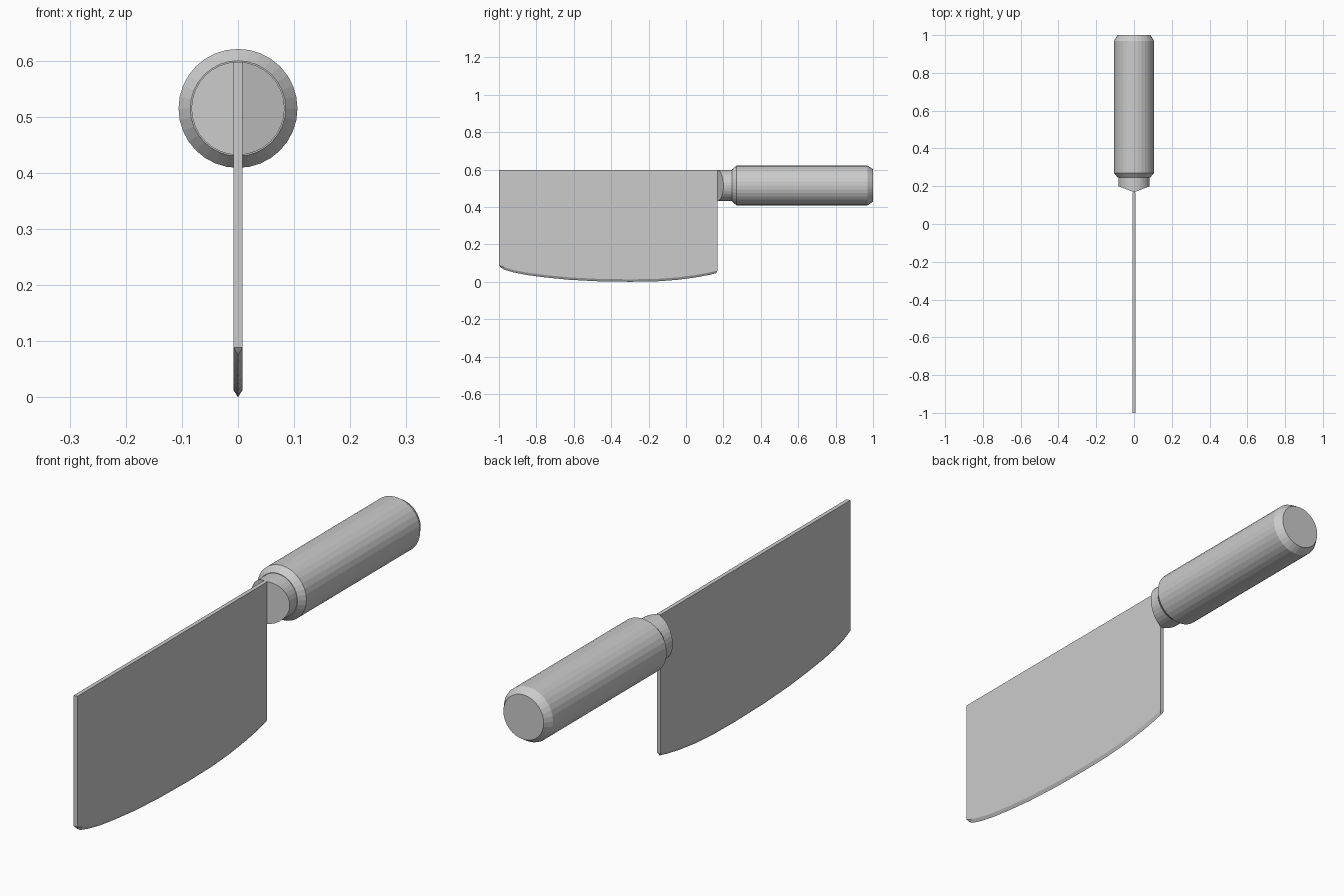
import bpy
import bmesh
from math import cos, sin, pi

if "Cube" in bpy.data.objects:
    bpy.data.objects.remove(bpy.data.objects["Cube"], do_unlink=True)

SEGMENTS = 32
AXIS_Z = 0.515

# One plain grey for everything
grey = bpy.data.materials.new("plain grey")
grey.use_nodes = True
colour = (0.6, 0.6, 0.6, 1)
grey.diffuse_color = colour
grey.node_tree.nodes["Principled BSDF"].inputs["Base Color"].default_value = colour


def finish(name, bm):
    bmesh.ops.recalc_face_normals(bm, faces=bm.faces)
    mesh = bpy.data.meshes.new(name)
    bm.to_mesh(mesh)
    bm.free()
    mesh.materials.append(grey)
    obj = bpy.data.objects.new(name, mesh)
    bpy.context.collection.objects.link(obj)
    return obj


def ring(bm, radius, y_at):
    """Circle around the handle axis; y_at gives the depth for each x."""
    verts = []
    for i in range(SEGMENTS):
        a = 2 * pi * i / SEGMENTS
        x = radius * cos(a)
        verts.append(bm.verts.new((x, y_at(x), AXIS_Z + radius * sin(a))))
    return verts


def bridge(bm, a, b, closed=True):
    n = len(a)
    for i in range(n if closed else n - 1):
        j = (i + 1) % n
        bm.faces.new((a[i], a[j], b[j], b[i]))


# Handle: chamfered cylinder
bm = bmesh.new()
profile = [(0.085, 0.245), (0.106, 0.27), (0.106, 0.97), (0.087, 1.0)]
rings = [ring(bm, r, lambda x, y=y: y) for r, y in profile]
for a, b in zip(rings, rings[1:]):
    bridge(bm, a, b)
bm.faces.new(rings[0])
bm.faces.new(rings[-1])
finish("handle", bm)

# Bolster: short collar whose front is a shallow wedge towards the blade
bm = bmesh.new()
R = 0.083
back = ring(bm, R, lambda x: 0.26)
front = ring(bm, R, lambda x: 0.168 + 0.032 * abs(x) / R)
bridge(bm, back, front)
bm.faces.new(back)
half = SEGMENTS // 2
quarter = SEGMENTS // 4
bm.faces.new([front[(i - quarter) % SEGMENTS] for i in range(half + 1)])
bm.faces.new([front[(i + quarter) % SEGMENTS] for i in range(half + 1)])
finish("bolster", bm)

# Blade: flat plate with a curved, double-bevelled cutting edge
bm = bmesh.new()
T, TOP, BEVEL = 0.008, 0.598, 0.013
curve = [(-1, 0.076), (-0.97, 0.064), (-0.92, 0.05), (-0.85, 0.036),
         (-0.75, 0.023), (-0.63, 0.011), (-0.48, 0.003), (-0.3, 0),
         (-0.16, 0.002), (-0.05, 0.01), (0.05, 0.023), (0.12, 0.036),
         (0.168, 0.046)]
sections = []
for i, (y, z) in enumerate(curve):
    inset = 0.01 if i == 0 else -0.006 if i == len(curve) - 1 else 0
    points = [(-T, y, TOP), (-T, y, z + BEVEL), (0, y + inset, z),
              (T, y, z + BEVEL), (T, y, TOP)]
    sections.append([bm.verts.new(p) for p in points])
for a, b in zip(sections, sections[1:]):
    bridge(bm, a, b)
for s in (sections[0], sections[-1]):
    bm.faces.new((s[0], s[1], s[3], s[4]))
    bm.faces.new((s[1], s[2], s[3]))
finish("blade", bm)
